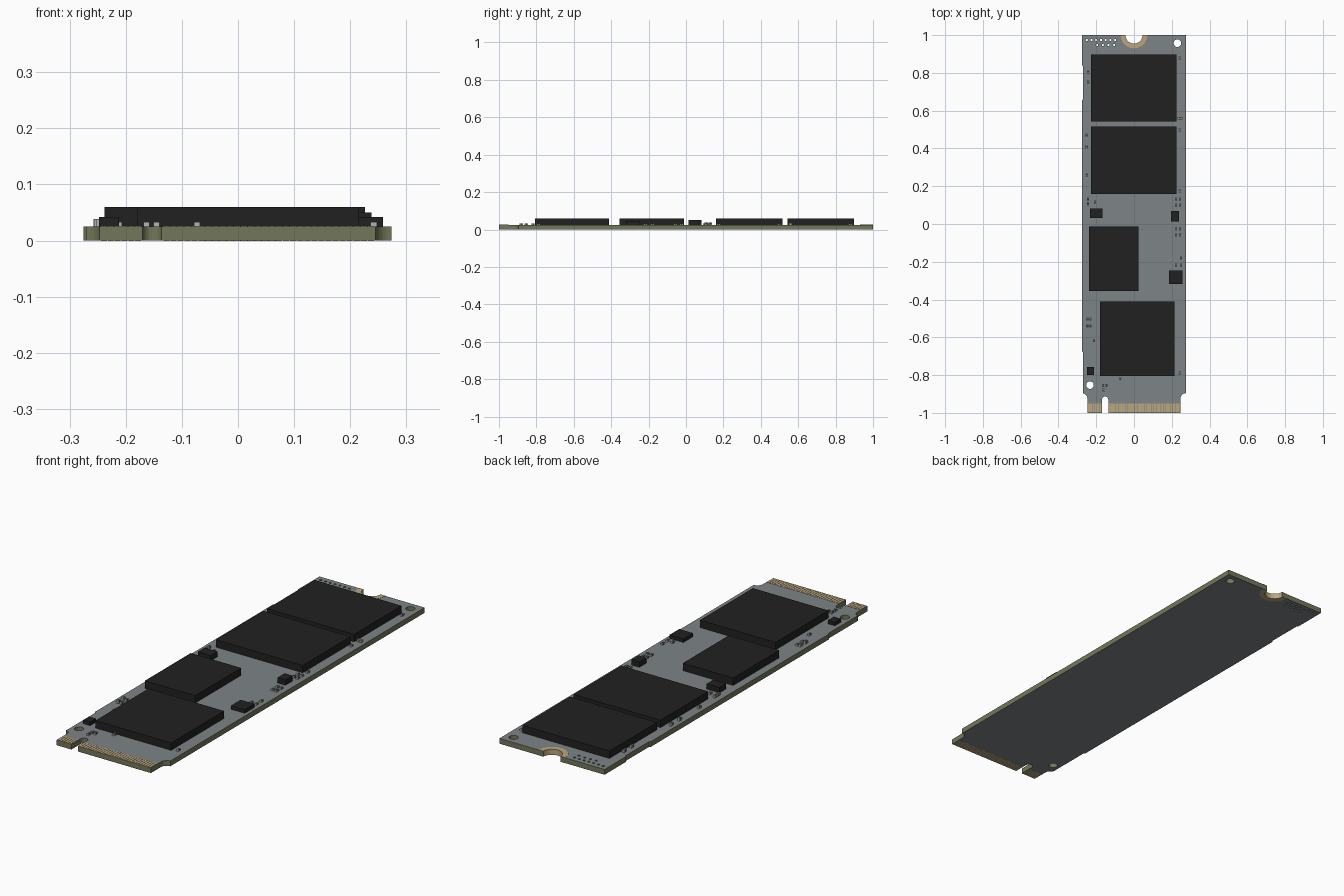
import bpy, bmesh, math
from mathutils import Vector

if "Cube" in bpy.data.objects:
    bpy.data.objects.remove(bpy.data.objects["Cube"])

T = 0.025      # board thickness


def mat(name, rgb):
    m = bpy.data.materials.new(name)
    m.diffuse_color = (*rgb, 1)
    m.use_nodes = True
    m.node_tree.nodes["Principled BSDF"].inputs["Base Color"].default_value = m.diffuse_color
    return m


MASK = mat("grey solder mask", (0.205, 0.23, 0.24))
CORE = mat("olive board edge", (0.17, 0.185, 0.10))
GOLD = mat("gold plating", (0.50, 0.38, 0.21))
CHIP = mat("black chip", (0.015, 0.015, 0.015))
SILVER = mat("silver solder", (0.45, 0.46, 0.45))
BODY = mat("dark component body", (0.06, 0.055, 0.045))


def arc(cx, cy, r, a0, a1, n):
    return [(cx + r * math.cos(math.radians(a0 + (a1 - a0) * i / n)),
             cy + r * math.sin(math.radians(a0 + (a1 - a0) * i / n))) for i in range(n + 1)]


def plate(name, loops, z0, z1, mats):
    """Extruded flat shape; loops after the first are holes."""
    cu = bpy.data.curves.new(name, 'CURVE')
    cu.dimensions = '2D'
    cu.fill_mode = 'BOTH'
    cu.extrude = (z1 - z0) / 2
    for pts in loops:
        s = cu.splines.new('POLY')
        s.points.add(len(pts) - 1)
        for p, (x, y) in zip(s.points, pts):
            p.co = (x, y, 0, 1)
        s.use_cyclic_u = True
    tmp = bpy.data.objects.new(name + "_curve", cu)
    bpy.context.collection.objects.link(tmp)
    bpy.context.view_layer.update()
    me = bpy.data.meshes.new_from_object(tmp)
    bpy.data.objects.remove(tmp)
    bm = bmesh.new()
    bm.from_mesh(me)
    bmesh.ops.remove_doubles(bm, verts=bm.verts, dist=1e-5)
    bmesh.ops.recalc_face_normals(bm, faces=bm.faces)
    bmesh.ops.translate(bm, verts=bm.verts, vec=(0, 0, (z0 + z1) / 2))
    for f in bm.faces:
        f.smooth = False
    bm.to_mesh(me)
    bm.free()
    me.materials.clear()
    for m in mats:
        me.materials.append(m)
    ob = bpy.data.objects.new(name, me)
    bpy.context.collection.objects.link(ob)
    return ob


def boxes(name, items, mats):
    """One object from boxes (x0, x1, y0, y1, z0, z1, material index)."""
    bm = bmesh.new()
    for x0, x1, y0, y1, z0, z1, mi in items:
        vs = bmesh.ops.create_cube(bm, size=1)["verts"]
        for v in vs:
            v.co = Vector(((x0 + x1) / 2 + v.co.x * (x1 - x0),
                           (y0 + y1) / 2 + v.co.y * (y1 - y0),
                           (z0 + z1) / 2 + v.co.z * (z1 - z0)))
        for f in {f for v in vs for f in v.link_faces}:
            f.material_index = mi
    me = bpy.data.meshes.new(name)
    bm.to_mesh(me)
    bm.free()
    for m in mats:
        me.materials.append(m)
    ob = bpy.data.objects.new(name, me)
    bpy.context.collection.objects.link(ob)
    return ob


# circuit board outline with key slot, end notch and shoulders
outline = [(-0.247, -1), (-0.17, -1)]
outline += arc(-0.153, -0.93, 0.017, 180, 0, 10)
outline += [(-0.136, -1), (0.245, -1)]
outline += arc(0.274, -0.924, 0.028, 180, 90, 8)
outline += [(0.274, 1)]
outline += arc(0, 1, 0.045, 0, -180, 20)
outline += [(-0.275, 1), (-0.275, 0.84), (-0.269, 0.834), (-0.269, 0.661), (-0.275, 0.655),
            (-0.275, -0.674), (-0.269, -0.68), (-0.269, -0.896)]
outline += arc(-0.275, -0.924, 0.028, 80, 0, 8)

# drilled holes
holes = [arc(x, y, 0.02, 0, 345, 23) for x, y in ((0.23, 0.957), (-0.233, -0.853))]
vias = [(-0.25 + 0.025 * i, 0.974) for i in range(7)] + [(-0.195 + 0.03 * i, 0.948) for i in range(4)]
holes += [arc(x, y, 0.006, 0, 315, 7) for x, y in vias]

board = plate("circuit_board", [outline] + holes, 0, T, [MASK, CORE, GOLD])
for f in board.data.polygons:
    near = math.hypot(f.center.x, f.center.y - 1) < 0.048
    f.material_index = 0 if abs(f.normal.z) > 0.5 else (2 if near else 1)

# gold half ring round the screw notch, both sides
ring = arc(0, 1, 0.07, -180, 0, 20) + arc(0, 1, 0.045, 0, -180, 20)
plate("screw_ring_top", [ring], T - 0.0005, T + 0.001, [GOLD])
plate("screw_ring_bottom", [ring], -0.0004, 0.0005, [GOLD])

# edge connector contacts, both sides
fingers = []
for a, b in ((-0.245, -0.172), (-0.134, 0.243)):
    n = round((b - a) / 0.0125)
    p = (b - a) / n
    for i in range(n):
        x = a + p * (i + 0.5)
        for z0, z1 in ((T - 0.0005, T + 0.001), (-0.0004, 0.0005)):
            fingers.append((x - p * 0.43, x + p * 0.43, -0.999, -0.95, z0, z1, 0))
boxes("edge_contacts", fingers, [GOLD])

# chips
for name, x0, x1, y0, y1, z in (
        ("memory_chip_1", -0.228, 0.226, 0.543, 0.897, 0.06),
        ("memory_chip_2", -0.228, 0.226, 0.16, 0.516, 0.06),
        ("cache_chip", -0.238, 0.025, -0.355, -0.012, 0.06),
        ("controller_chip", -0.18, 0.215, -0.806, -0.411, 0.06),
        ("power_chip_left", -0.233, -0.166, 0.033, 0.083, 0.05),
        ("power_chip_right", 0.196, 0.238, 0.014, 0.068, 0.05),
        ("regulator_chip", 0.186, 0.258, -0.318, -0.246, 0.042),
        ("small_chip", -0.248, -0.212, -0.80, -0.756, 0.042)):
    boxes(name, [(x0, x1, y0, y1, T, z, 0)], [CHIP])

# tiny components: body with a solder cap at each end
spots = [(-0.242, 0.805), (-0.242, 0.75), (-0.252, 0.47), (-0.252, 0.408), (-0.25, 0.26),
         (0.242, 0.878), (0.242, 0.5), (0.242, 0.175),
         (-0.243, 0.13), (-0.243, 0.108), (-0.207, 0.115),
         (0.222, 0.13), (0.243, 0.13), (0.222, 0.1), (0.243, 0.1),
         (0.222, -0.025), (0.243, -0.025), (0.222, -0.058), (0.243, -0.058),
         (0.248, -0.18), (0.222, -0.218), (0.248, -0.218),
         (-0.247, -0.503), (-0.23, -0.503), (-0.247, -0.54), (-0.23, -0.54),
         (-0.212, -0.617), (-0.073, -0.818), (0.242, -0.79),
         (-0.163, -0.855), (-0.145, -0.855), (-0.163, -0.88)]
parts = []
for x, y in spots:
    h = T + (0.013 if x < -0.24 else 0.008)
    parts.append((x - 0.005, x + 0.005, y - 0.005, y + 0.005, T, h - 0.0005, 0))
    for s in (-1, 1):
        yc = y + s * 0.0065
        parts.append((x - 0.0055, x + 0.0055, yc - 0.0025, yc + 0.0025, T, h, 1))
boxes("tiny_components", parts, [BODY, SILVER])

# larger capacitor beside the memory
boxes("capacitor", [(0.237, 0.251, 0.552, 0.566, T, T + 0.01, 0),
                    (0.231, 0.237, 0.552, 0.566, T, T + 0.011, 1),
                    (0.251, 0.257, 0.552, 0.566, T, T + 0.011, 1)], [CORE, GOLD])
